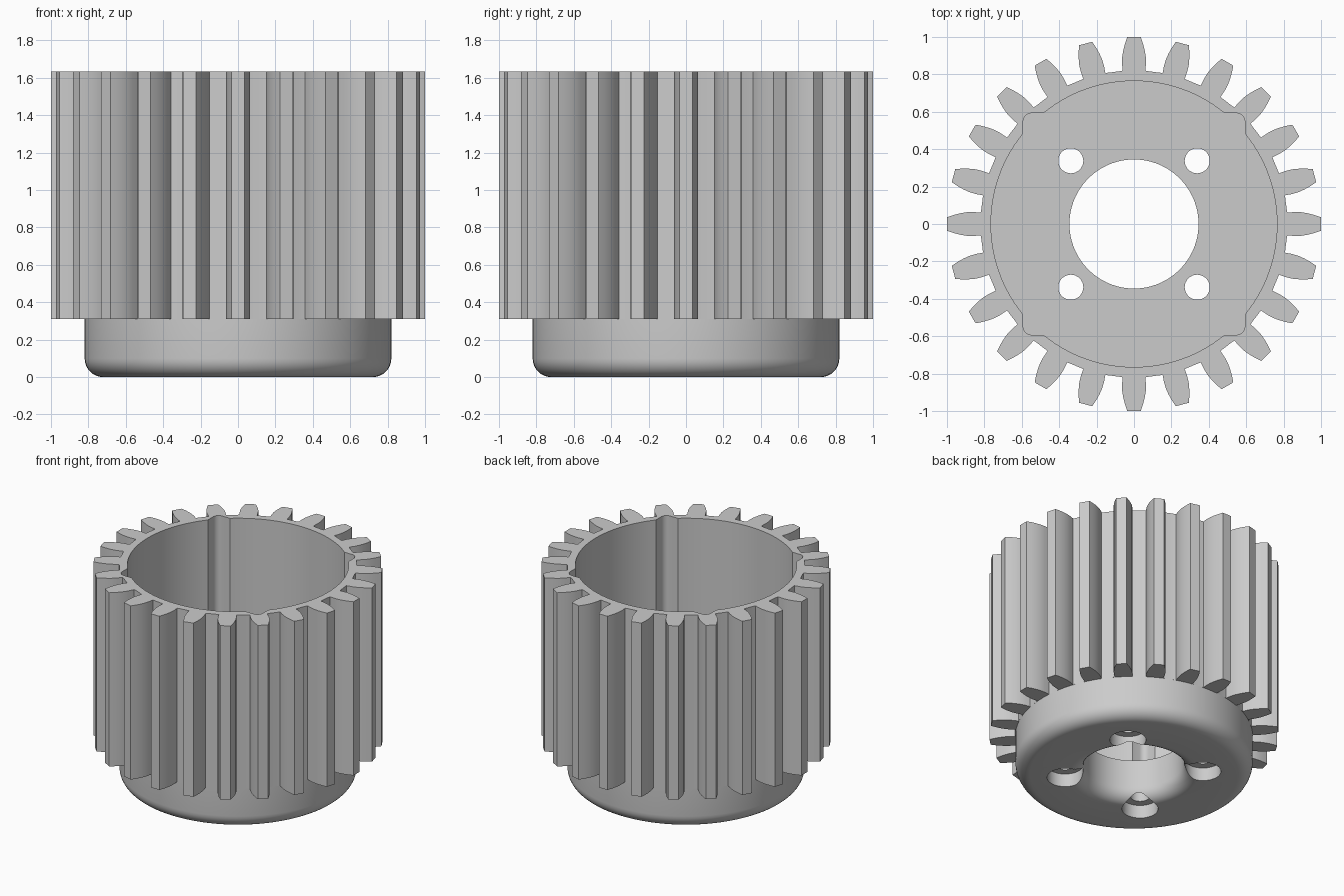
import bpy
import bmesh
from math import sin, cos, pi, radians

if "Cube" in bpy.data.objects:
    bpy.data.objects.remove(bpy.data.objects["Cube"])

TEETH = 24
SPLIT, TOP = 0.31, 1.635     # hub height, gear top
BORE, HOLE = 0.765, 0.345    # gear bore and hub hole radii

grey = bpy.data.materials.new("light grey metal")
grey.use_nodes = True
grey.diffuse_color = (0.6, 0.6, 0.6, 1)
grey.node_tree.nodes["Principled BSDF"].inputs["Base Color"].default_value = grey.diffuse_color


def finish(bm, name):
    bmesh.ops.recalc_face_normals(bm, faces=bm.faces)
    mesh = bpy.data.meshes.new(name)
    bm.to_mesh(mesh)
    bm.free()
    mesh.materials.append(grey)
    obj = bpy.data.objects.new(name, mesh)
    bpy.context.collection.objects.link(obj)
    return obj


def prism(name, outline, z0, z1):
    bm = bmesh.new()
    base = bm.faces.new([bm.verts.new((x, y, z0)) for x, y in outline])
    side = bmesh.ops.extrude_face_region(bm, geom=[base], use_keep_orig=True)["geom"]
    verts = [g for g in side if isinstance(g, bmesh.types.BMVert)]
    bmesh.ops.translate(bm, verts=verts, vec=(0, 0, z1 - z0))
    return finish(bm, name)


def lathe(name, profile, steps=128):
    bm = bmesh.new()
    rings = [[bm.verts.new((r * cos(2 * pi * i / steps), r * sin(2 * pi * i / steps), z))
              for i in range(steps)] for r, z in profile]
    for a, b in zip(rings, rings[1:] + rings[:1]):
        for i in range(steps):
            j = (i + 1) % steps
            bm.faces.new((a[i], a[j], b[j], b[i]))
    return finish(bm, name)


def arc(cx, cy, r, start, end, steps):
    return [(cx + r * cos(radians(start + (end - start) * i / steps)),
             cy + r * sin(radians(start + (end - start) * i / steps))) for i in range(steps + 1)]


def circle(cx, cy, r, steps):
    return arc(cx, cy, r, 0, 360, steps)[:-1]


def activate(obj):
    bpy.ops.object.select_all(action='DESELECT')
    obj.select_set(True)
    bpy.context.view_layer.objects.active = obj


def cut(obj, cutter):
    cutter.hide_render = True
    mod = obj.modifiers.new("cut", 'BOOLEAN')
    mod.operation, mod.solver, mod.object = 'DIFFERENCE', 'EXACT', cutter
    activate(obj)
    bpy.ops.object.modifier_apply(modifier=mod.name)
    bpy.data.objects.remove(cutter)


# Toothed ring: one tooth flank, mirrored and repeated
flank = [(0.82, 0.061), (0.86, 0.064), (0.895, 0.063), (0.93, 0.057), (0.965, 0.048), (0.999, 0.036)]
tooth = [(r, -w) for r, w in flank] + [(r, w) for r, w in reversed(flank)]
outline = []
for k in range(TEETH):
    a = 2 * pi * k / TEETH
    outline += [(x * cos(a) - y * sin(a), x * sin(a) + y * cos(a)) for x, y in tooth]
    mid = a + pi / TEETH
    outline += [(0.82 * cos(mid + d), 0.82 * sin(mid + d)) for d in (-0.03, 0, 0.03)]
gear = prism("gear_ring", outline, SPLIT, TOP)

# Round bore with four rounded corner keyways
cut(gear, prism("bore_cutter", circle(0, 0, BORE, 128), 0, 2))
s, f = 0.593, 0.045
square = []
for k, (sx, sy) in enumerate([(1, 1), (-1, 1), (-1, -1), (1, -1)]):
    square += arc(sx * (s - f), sy * (s - f), f, 90 * k, 90 * k + 90, 5)
cut(gear, prism("keyway_cutter", square, 0, 2))

# Hub with rounded lower edges and a central hole
fillet = 0.1
profile = [(HOLE, SPLIT)]
profile += arc(HOLE + fillet, fillet, fillet, 180, 270, 8)
profile += arc(0.82 - fillet, fillet, fillet, 270, 360, 8)
profile += [(0.82, SPLIT)]
hub = lathe("hub", profile)

# Four counterbored screw holes
for sx in (-1, 1):
    for sy in (-1, 1):
        x, y = 0.338 * sx, 0.338 * sy
        cut(hub, prism("screw_hole_cutter", circle(x, y, 0.067, 32), -0.2, 0.6))
        cut(hub, prism("counterbore_cutter", circle(x, y, 0.125, 48), -0.2, 0.1))

for obj in (gear, hub):
    activate(obj)
    bpy.ops.object.shade_smooth_by_angle(angle=radians(20))
